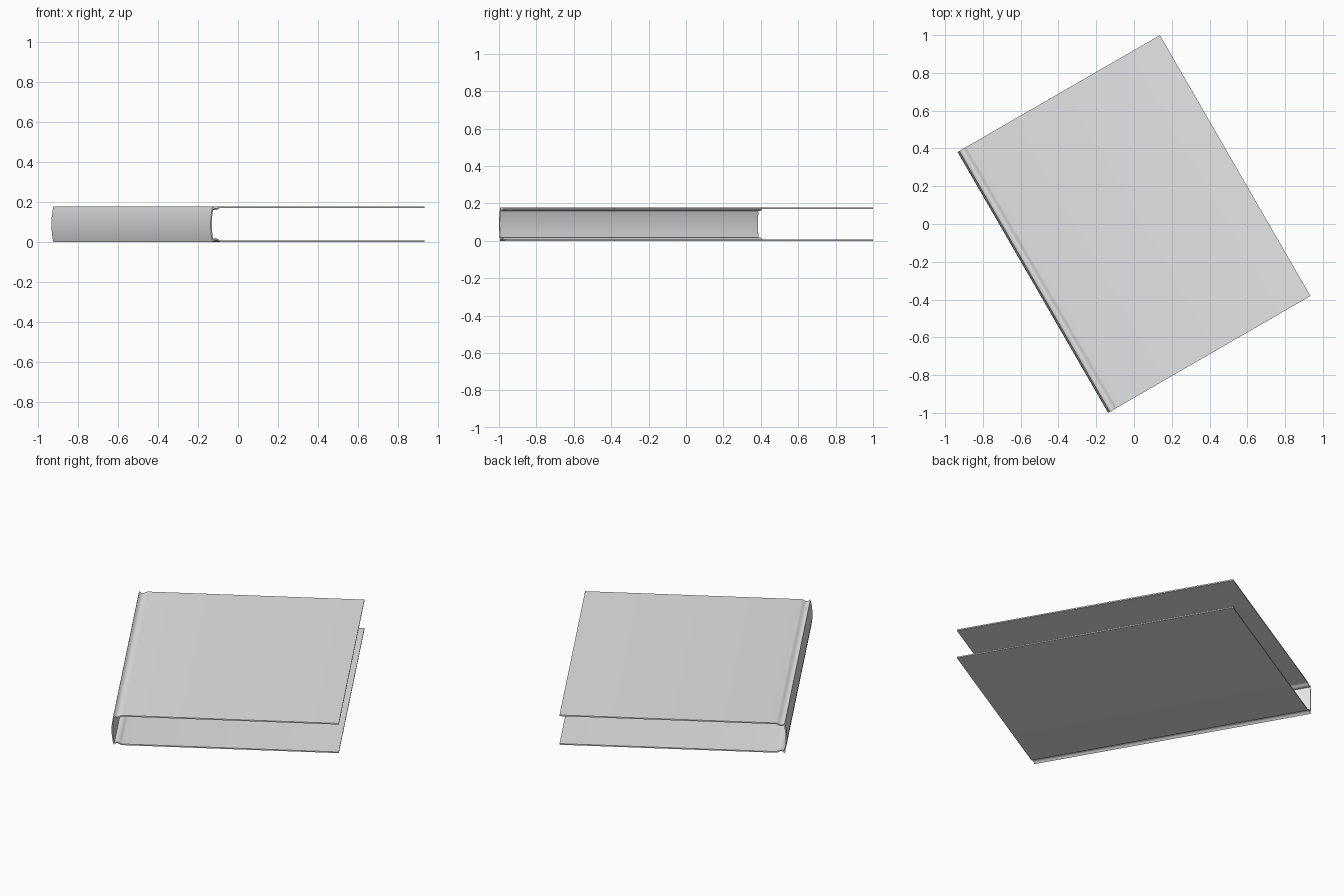
import bpy, math

if "Cube" in bpy.data.objects:
    bpy.data.objects.remove(bpy.data.objects["Cube"], do_unlink=True)

HALF_W, HALF_L, HEIGHT, THICK = 0.6185, 0.797, 0.178, 0.007
BULGE, GROOVE_DEPTH, GROOVE_W = 0.011, 0.011, 0.046
EDGE = -HALF_W + BULGE          # where the spine meets the boards
MID = HEIGHT / 2

grey = bpy.data.materials.new("plain_grey")
grey.use_nodes = True
colour = (0.8, 0.8, 0.8, 1)
grey.diffuse_color = colour
grey.node_tree.nodes["Principled BSDF"].inputs["Base Color"].default_value = colour


def board_profile():
    """Upper board from the spine to the free edge, with a hinge groove."""
    points = []
    steps = 10
    for i in range(1, steps + 1):
        t = i / steps
        dip = GROOVE_DEPTH * math.sin(math.pi * t ** 0.8) ** 1.5 if t < 1 else 0
        points.append((EDGE + GROOVE_W * t, HEIGHT - dip))
    return points + [(HALF_W, HEIGHT)]


def spine_profile(steps=12):
    """Shallow outward arc, bottom to top."""
    points = []
    for i in range(steps + 1):
        s = 2 * i / steps - 1
        points.append((EDGE - BULGE * (1 - s * s), MID + MID * s))
    return points


# Continuous case: lower board, rounded spine, upper board
upper = board_profile()
lower = [(x, HEIGHT - z) for x, z in reversed(upper)]
profile = lower + spine_profile() + upper

verts = [(x, y, z) for x, z in profile for y in (-HALF_L, HALF_L)]
faces = [(2 * i, 2 * i + 2, 2 * i + 3, 2 * i + 1) for i in range(len(profile) - 1)]
mesh = bpy.data.meshes.new("book_cover")
mesh.from_pydata(verts, [], faces)
mesh.materials.append(grey)
cover = bpy.data.objects.new("book_cover", mesh)
bpy.context.collection.objects.link(cover)
cover.rotation_euler.z = math.radians(30)

# Board thickness, grown inward
solid = cover.modifiers.new("thickness", "SOLIDIFY")
solid.thickness = THICK
solid.offset = -1
solid.use_even_offset = True

bpy.ops.object.select_all(action="DESELECT")
cover.select_set(True)
bpy.context.view_layer.objects.active = cover
bpy.ops.object.modifier_apply(modifier=solid.name)
bpy.ops.object.shade_smooth_by_angle(angle=math.radians(35))
